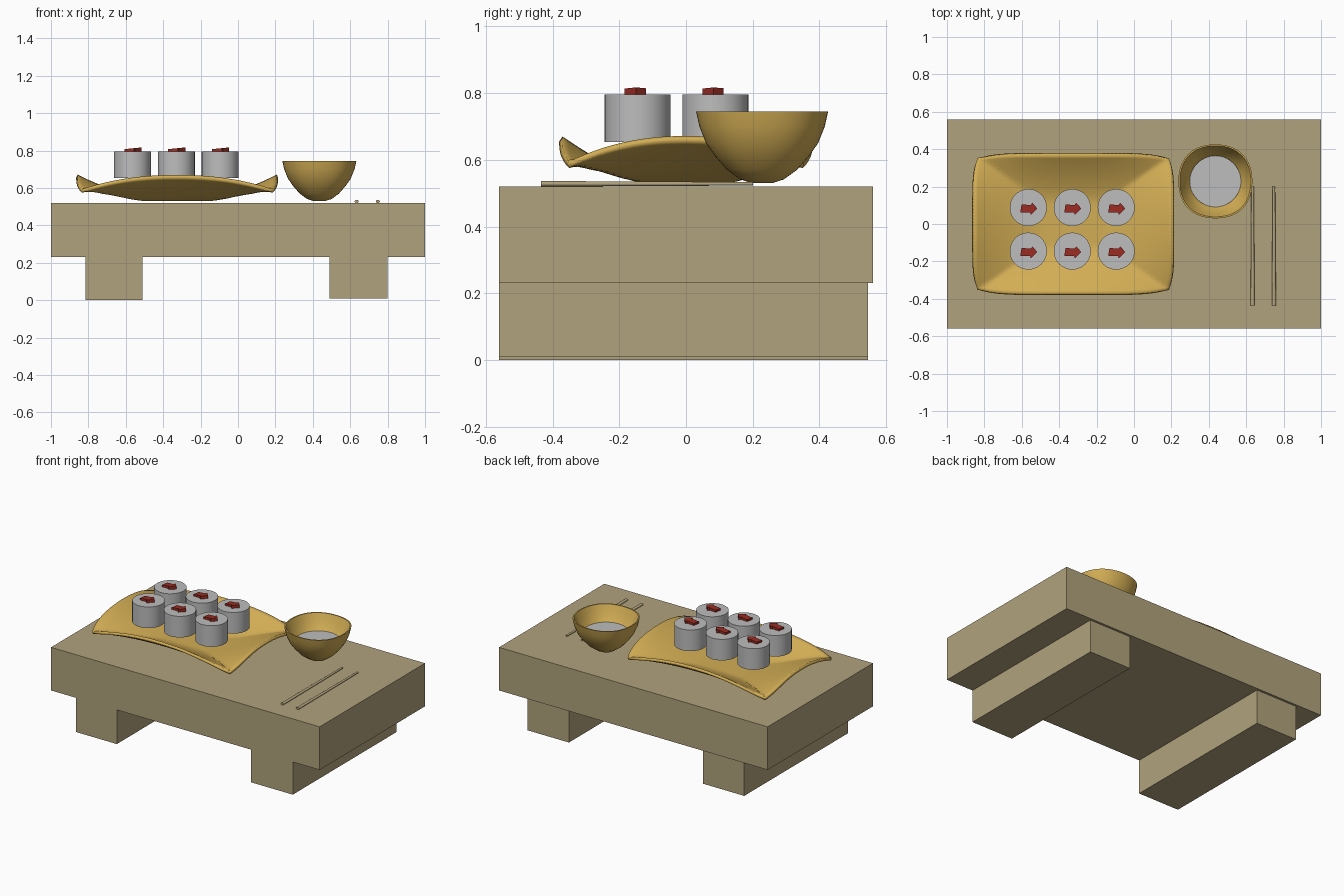
import bpy, bmesh, math
from mathutils import Matrix

if "Cube" in bpy.data.objects:
    bpy.data.objects.remove(bpy.data.objects["Cube"])


def material(name, color):
    m = bpy.data.materials.new(name)
    m.use_nodes = True
    rgba = (*color, 1)
    m.diffuse_color = rgba
    m.node_tree.nodes["Principled BSDF"].inputs["Base Color"].default_value = rgba
    return m


wood = material("pale wood", (0.44, 0.365, 0.205))
gold = material("gold ceramic", (0.65, 0.42, 0.09))
grey = material("rice grey", (0.51, 0.51, 0.51))
red = material("fish red", (0.32, 0.025, 0.016))


def finish(bm, name, mat, smooth=False):
    bmesh.ops.recalc_face_normals(bm, faces=bm.faces)
    mesh = bpy.data.meshes.new(name)
    bm.to_mesh(mesh)
    bm.free()
    mesh.materials.append(mat)
    ob = bpy.data.objects.new(name, mesh)
    bpy.context.collection.objects.link(ob)
    if smooth:
        bpy.ops.object.select_all(action="DESELECT")
        ob.select_set(True)
        bpy.context.view_layer.objects.active = ob
        bpy.ops.object.shade_smooth_by_angle(angle=math.radians(40))
    return ob


def box(name, lo, hi, mat):
    bm = bmesh.new()
    bmesh.ops.create_cube(bm, size=1)
    for v in bm.verts:
        v.co = [(a + b) / 2 + c * (b - a) for a, b, c in zip(lo, hi, v.co)]
    return finish(bm, name, mat)


def cylinder(name, center, r1, r2, depth, mat, sides=32, matrix=Matrix()):
    bm = bmesh.new()
    bmesh.ops.create_cone(bm, cap_ends=True, segments=sides, radius1=r1,
                          radius2=r2, depth=depth,
                          matrix=Matrix.Translation(center) @ matrix)
    return finish(bm, name, mat, True)


# Serving board on two long feet
box("board", (-1, -0.56, 0.23), (1, 0.56, 0.52), wood)
box("left_foot", (0.49, -0.56, 0.01), (0.80, 0.545, 0.23), wood)
box("right_foot", (-0.815, -0.56, 0), (-0.51, 0.545, 0.23), wood)

# Plate: dished sheet with raised edge middles and drooping rounded corners
bm = bmesh.new()
bmesh.ops.create_grid(bm, x_segments=48, y_segments=40, size=1)
for v in bm.verts:
    a, b = v.co.x, v.co.y
    d = max(abs(a), abs(b))
    corner = min(abs(a), abs(b)) / d if d else 0
    t = max(0, (d - 0.3) / 0.7)
    rise = 0.125 * t ** 1.5
    droop = 0.08 * corner ** 2.2 * d ** 4
    v.co = (-0.325 + 0.54 * a * (1 - 0.055 * abs(b) ** 6),
            0.38 * b * (1 - 0.078 * abs(a) ** 6),
            0.53 + rise - droop)
plate = finish(bm, "plate", gold, True)
solid = plate.modifiers.new("thickness", "SOLIDIFY")
solid.thickness = 0.018
solid.offset = 1

# Bowl: lathed wall, slightly squared, open at the top
BOWL = (0.435, 0.228)
profile = [(0.03, 0.53), (0.065, 0.541), (0.105, 0.57), (0.14, 0.61),
           (0.168, 0.65), (0.188, 0.70), (0.198, 0.745), (0.19, 0.745),
           (0.175, 0.71), (0.155, 0.67), (0.125, 0.63), (0.08, 0.59)]
SEG = 48
bm = bmesh.new()
rings = []
for r, z in profile:
    ring = []
    for i in range(SEG):
        ang = math.tau * i / SEG
        q = r * (1 + 0.02 * (1 - math.cos(4 * ang)))
        ring.append(bm.verts.new((BOWL[0] + q * math.cos(ang),
                                  BOWL[1] + q * math.sin(ang), z)))
    rings.append(ring)
for low, high in zip(rings, rings[1:]):
    for i in range(SEG):
        j = (i + 1) % SEG
        bm.faces.new((low[i], low[j], high[j], high[i]))
bm.faces.new(rings[0])
bm.faces.new(rings[-1])
finish(bm, "bowl", gold, True)
cylinder("bowl_filling", (*BOWL, 0.645), 0.137, 0.137, 0.01, grey, 40)

# Rolls in two rows, each with a wedge-tipped topping
wedge = [(-0.043, -0.022), (0.01, -0.022), (0.014, -0.034), (0.048, 0),
         (0.022, 0.03), (0.012, 0.018), (-0.036, 0.022)]
for row, y in enumerate((-0.145, 0.088)):
    for col in range(3):
        x = -0.565 + 0.235 * col
        cylinder(f"roll_{row}_{col}", (x, y, 0.724), 0.099, 0.099, 0.142, grey, 40)
        bm = bmesh.new()
        base = [bm.verts.new((x + p, y - 0.005 + q, 0.794)) for p, q in wedge]
        top = [bm.verts.new((x + p, y - 0.005 + q, 0.812 + 0.1 * p))
               for p, q in wedge]
        bm.faces.new(base)
        bm.faces.new(top)
        for i in range(len(wedge)):
            j = (i + 1) % len(wedge)
            bm.faces.new((base[i], base[j], top[j], top[i]))
        finish(bm, f"topping_{row}_{col}", red)

# Tapered chopsticks lying front to back
for name, x in (("inner_chopstick", 0.634), ("outer_chopstick", 0.748)):
    lay = Matrix.Diagonal((1, 1, 0.75, 1)) @ Matrix.Rotation(math.pi / 2, 4, "X")
    cylinder(name, (x, -0.117, 0.528), 0.007, 0.011, 0.635, wood, 12, lay)
